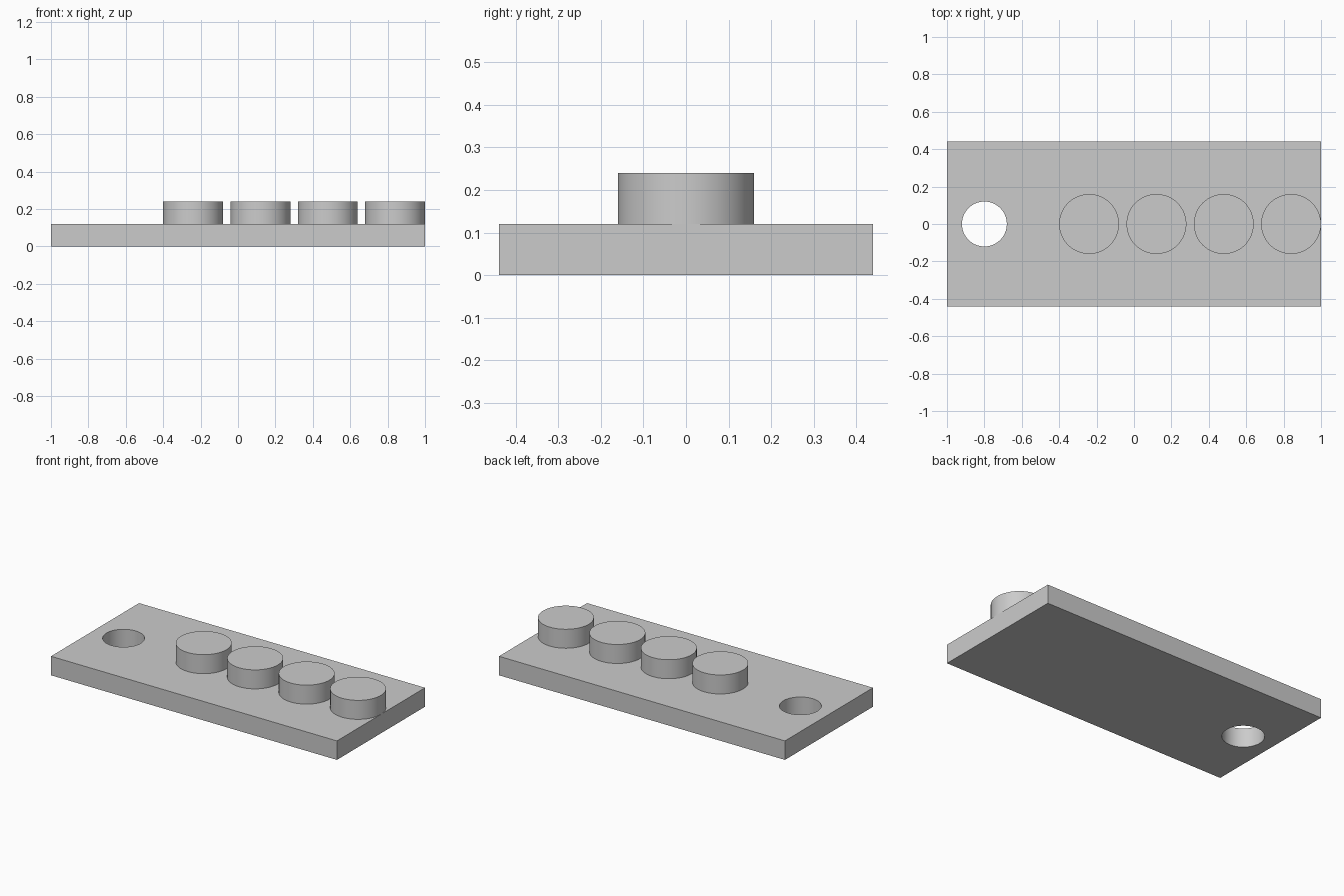
import bpy

if "Cube" in bpy.data.objects:
    bpy.data.objects.remove(bpy.data.objects["Cube"])

grey = bpy.data.materials.new("light_grey")
grey.diffuse_color = (0.6, 0.6, 0.6, 1)
grey.use_nodes = True
grey.node_tree.nodes["Principled BSDF"].inputs["Base Color"].default_value = grey.diffuse_color


def cylinder(name, x, z0, z1, radius):
    bpy.ops.mesh.primitive_cylinder_add(
        vertices=96, radius=radius, depth=z1 - z0, location=(x, 0, (z0 + z1) / 2))
    ob = bpy.context.object
    ob.name = name
    ob.data.materials.append(grey)
    bpy.ops.object.shade_smooth_by_angle()
    return ob


# Base plate
bpy.ops.mesh.primitive_cube_add(size=1, location=(0, 0, 0.06))
plate = bpy.context.object
plate.name = "base_plate"
plate.scale = (2, 0.88, 0.12)
bpy.ops.object.transform_apply(location=True, scale=True)
plate.data.materials.append(grey)

# Through hole at the left end
cutter = cylinder("hole_cutter", -0.8, -0.1, 0.3, 0.12)
cutter.hide_render = True
cut = plate.modifiers.new("hole", "BOOLEAN")
cut.operation = "DIFFERENCE"
cut.solver = "EXACT"
cut.object = cutter
bpy.context.view_layer.objects.active = plate
bpy.ops.object.modifier_apply(modifier=cut.name)
bpy.data.objects.remove(cutter)
bpy.ops.object.select_all(action="DESELECT")
plate.select_set(True)
bpy.ops.object.shade_smooth_by_angle()

# Row of round studs
for i in range(4):
    cylinder(f"stud_{i + 1}", -0.24 + 0.36 * i, 0.12, 0.24, 0.16)
